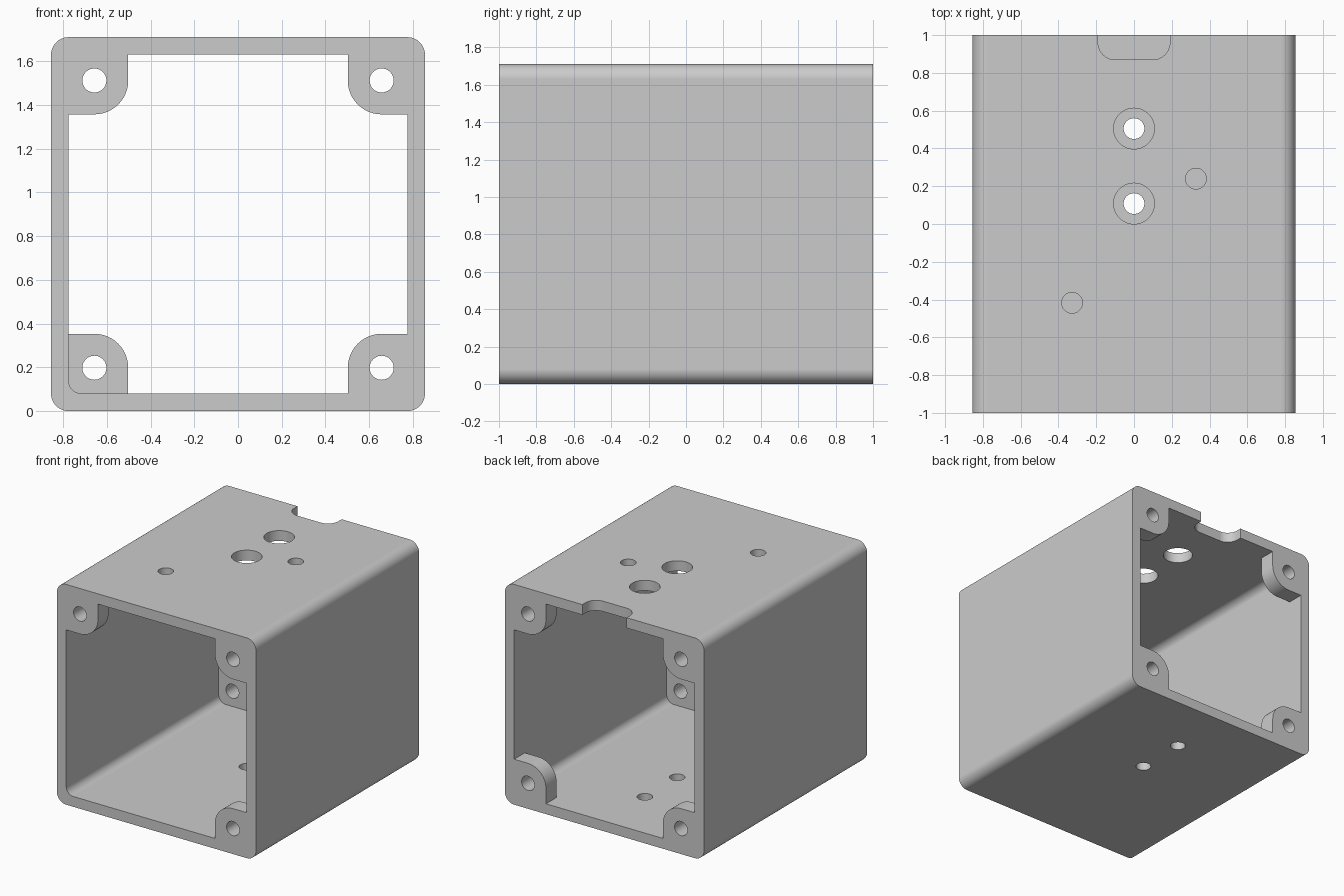
import bpy
import bmesh
from math import cos, sin, pi

if "Cube" in bpy.data.objects:
    bpy.data.objects.remove(bpy.data.objects["Cube"], do_unlink=True)

HALF, WALL, LENGTH = 0.855, 0.08, 2.0
MID_Z = HALF
INNER = HALF - WALL
TAB_DEPTH = 0.13
HOLE_OFFSET, HOLE_R, TAB_R = 0.657, 0.055, 0.155

grey = bpy.data.materials.new("light_grey")
grey.use_nodes = True
colour = (0.6, 0.6, 0.6, 1)
grey.diffuse_color = colour
grey.node_tree.nodes["Principled BSDF"].inputs["Base Color"].default_value = colour


def arc(cx, cy, r, start, end, steps=12):
    return [(cx + r * cos(start + (end - start) * i / steps),
             cy + r * sin(start + (end - start) * i / steps)) for i in range(steps + 1)]


def rounded_square(half, r):
    c = half - r
    pts = []
    for i, (sx, sy) in enumerate([(1, 1), (-1, 1), (-1, -1), (1, -1)]):
        pts += arc(sx * c, sy * c, r, i * pi / 2, (i + 1) * pi / 2)
    return pts


def circle(cx, cy, r):
    return arc(cx, cy, r, 0, 2 * pi, 48)[:-1]


def prism(name, points, lo, hi, axis):
    """Extrude a 2D outline between two heights along y or z."""
    def place(p, h):
        return (p[0], h, p[1] + MID_Z) if axis == "y" else (p[0], p[1], h)
    bm = bmesh.new()
    bottom = [bm.verts.new(place(p, lo)) for p in points]
    face = bm.faces.new(bottom)
    top = bmesh.ops.extrude_face_region(bm, geom=[face])["geom"]
    shift = (0, hi - lo, 0) if axis == "y" else (0, 0, hi - lo)
    bmesh.ops.translate(bm, vec=shift, verts=[v for v in top if isinstance(v, bmesh.types.BMVert)])
    bmesh.ops.recalc_face_normals(bm, faces=bm.faces)
    mesh = bpy.data.meshes.new(name)
    bm.to_mesh(mesh)
    bm.free()
    mesh.materials.append(grey)
    obj = bpy.data.objects.new(name, mesh)
    bpy.context.collection.objects.link(obj)
    return obj


def combine(target, tool, operation):
    mod = target.modifiers.new("combine", "BOOLEAN")
    mod.operation, mod.solver, mod.object = operation, "EXACT", tool
    bpy.context.view_layer.objects.active = target
    bpy.ops.object.modifier_apply(modifier=mod.name)
    bpy.data.objects.remove(tool, do_unlink=True)


# Square tube, open at the front and back
housing = prism("housing", rounded_square(HALF, 0.08), -LENGTH / 2, LENGTH / 2, "y")
combine(housing, prism("cavity", rounded_square(INNER, 0.06), -1.1, 1.1, "y"), "DIFFERENCE")

# Screw tabs in the corners of both ends; one front corner is left open
for sx in (-1, 1):
    for sz in (-1, 1):
        h, outer = HOLE_OFFSET, INNER + 0.03
        edge = h - TAB_R
        outline = [(outer, outer), (edge, outer)] + arc(h, h, TAB_R, pi, 1.5 * pi) + [(outer, edge)]
        outline = [(sx * x, sz * z) for x, z in outline]
        for end in (-1, 1):
            if (sx, sz, end) == (-1, -1, -1):
                continue
            lo, hi = sorted((end * LENGTH / 2, end * (LENGTH / 2 - TAB_DEPTH)))
            combine(housing, prism("tab", outline, lo, hi, "y"), "UNION")
        combine(housing, prism("screw_hole", circle(sx * h, sz * h, HOLE_R), -1.1, 1.1, "y"),
                "DIFFERENCE")

# Large holes in the top with small ones below them in the floor
for y in (0.505, 0.108):
    combine(housing, prism("top_hole", circle(0, y, 0.108), 1.5, 1.8, "z"), "DIFFERENCE")
    combine(housing, prism("floor_hole", circle(0, y, HOLE_R), -0.1, 0.2, "z"), "DIFFERENCE")

# Small holes in the top only
for x, y in ((0.328, 0.24), (-0.328, -0.417)):
    combine(housing, prism("small_hole", circle(x, y, HOLE_R), 1.5, 1.8, "z"), "DIFFERENCE")

# Rounded notch at the back edge of the top
notch = ([(0.19, 1.1), (-0.19, 1.1)] + arc(-0.1, 0.96, 0.09, pi, 1.5 * pi)
         + arc(0.1, 0.96, 0.09, 1.5 * pi, 2 * pi))
combine(housing, prism("notch", notch, 1.5, 1.8, "z"), "DIFFERENCE")

# Smooth curves with crisp edges
bpy.ops.object.select_all(action="DESELECT")
housing.select_set(True)
bpy.context.view_layer.objects.active = housing
bpy.ops.object.shade_smooth_by_angle(angle=pi / 6)
weighted = housing.modifiers.new("flat_faces", "WEIGHTED_NORMAL")
weighted.keep_sharp = True
